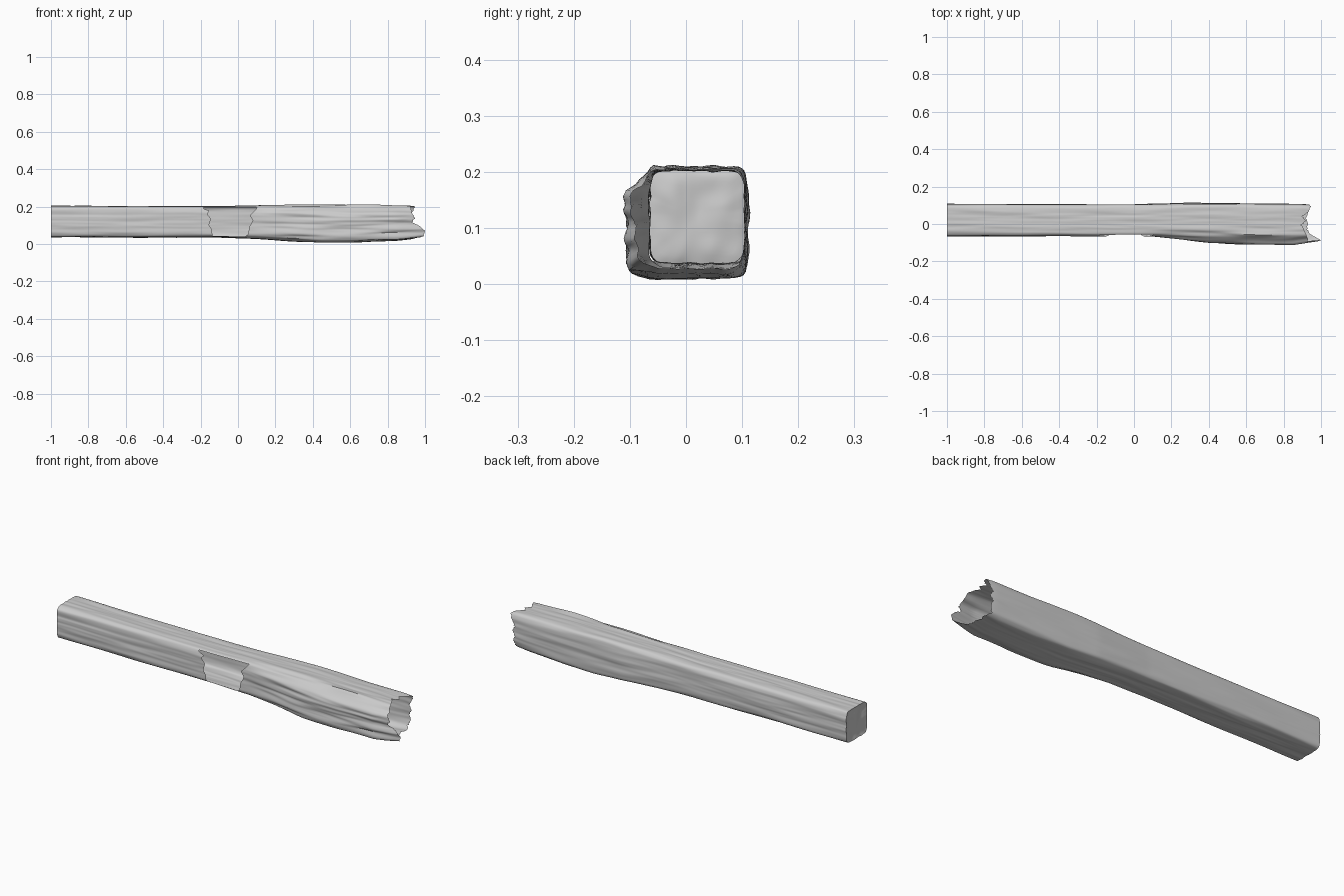
import bpy, bmesh, math
from mathutils import Vector, noise

if "Cube" in bpy.data.objects:
    bpy.data.objects.remove(bpy.data.objects["Cube"])

AROUND = 120
grey = bpy.data.materials.new("weathered_grey")
grey.use_nodes = True
grey.diffuse_color = (0.6, 0.6, 0.6, 1)
grey.node_tree.nodes["Principled BSDF"].inputs["Base Color"].default_value = (0.6, 0.6, 0.6, 1)


def lerp_table(table, x):
    for (a, va), (b, vb) in zip(table, table[1:]):
        if x <= b:
            return va + (vb - va) * max(0, (x - a) / (b - a))
    return table[-1][1]


def smooth(a, b, x):
    t = min(1, max(0, (x - a) / (b - a)))
    return t * t * (3 - 2 * t)


# Side profiles along the beam
BOTTOM = [(-1, .036), (-.1, .034), (.1, .028), (.3, .014), (.45, .007), (.65, .009), (.85, .018), (1, .034)]
TOP = [(-1, .205), (-.1, .203), (.2, .208), (.4, .212), (.9, .207), (1, .2)]
BACK = [(-1, .108), (0, .105), (.3, .113), (.9, .107), (1, .1)]
FRONT = [(-1, -.066), (.1, -.066), (.25, -.08), (.4, -.098), (.65, -.108), (.85, -.11), (1, -.088)]

# Broken edges: the far end by angle, the front opening by height
END = [.93, .915, .93, .945, .935, .9, .92, .895, .91, .925, .93, .945,
       .93, .975, 1.0, .99, .94, .925, .93, .92, .93, .915, .925, .915]
HOLE_LEFT = [(-1, -.135), (-.5, -.14), (-.2, -.155), (.2, -.145), (.5, -.165), (.7, -.15), (.85, -.185), (1, -.18)]
HOLE_RIGHT = [(-1, .03), (-.7, .055), (-.3, .06), (.1, .08), (.4, .062), (.65, .085), (1, .11)]


def outline(k):
    a = math.tau * k / AROUND
    c, s = math.cos(a), math.sin(a)
    r = (abs(c) ** 7 + abs(s) ** 7) ** (-1 / 7)
    return c * r, s * r


def end_x(k):
    f = 24 * k / AROUND
    i = int(f)
    base = END[i] + (END[(i + 1) % 24] - END[i]) * (f - i)
    return min(1, base + .008 * noise.noise(Vector((k * .9, 3, 1))))


def surface(x, k):
    """Point on the beam skin, with long wood grain and a swollen front."""
    cy, cz = outline(k)
    z0, z1 = lerp_table(BOTTOM, x), lerp_table(TOP, x)
    y0, y1 = lerp_table(FRONT, x), lerp_table(BACK, x)
    y0 = -.066 + (y0 + .066) * (1 - .85 * smooth(.5, 1, cz))
    y = (y0 + y1) / 2 + cy * (y1 - y0) / 2
    z = (z0 + z1) / 2 + cz * (z1 - z0) / 2
    strength = .0035 + .007 * smooth(-.5, -.95, cy) * smooth(.05, .35, x)
    grain = noise.noise(Vector((x * 3, cy * 3.2, cz * 3.2)))
    fine = noise.noise(Vector((x * 5 + 7, cy * 8, cz * 8)))
    push = strength * (grain + .35 * fine) - .001
    return Vector((x, y + push * cy, max(0, z + push * cz)))


def make_object(name, bm):
    mesh = bpy.data.meshes.new(name)
    bm.normal_update()
    bm.to_mesh(mesh)
    bm.free()
    mesh.materials.append(grey)
    obj = bpy.data.objects.new(name, mesh)
    bpy.context.collection.objects.link(obj)
    bpy.ops.object.select_all(action='DESELECT')
    obj.select_set(True)
    bpy.context.view_layer.objects.active = obj
    bpy.ops.object.shade_smooth_by_angle(angle=math.radians(45))
    return obj


def skin(bm, rings, skip=lambda i, k: False):
    for i in range(len(rings) - 1):
        for k in range(AROUND):
            n = (k + 1) % AROUND
            if not skip(i, k):
                bm.faces.new((rings[i][k], rings[i][n], rings[i + 1][n], rings[i + 1][k]))


# Hollow beam: rings follow the opening edges and the splintered end
SPANS = (36, 10, 42)
bm = bmesh.new()
rings = []
for span, count in enumerate(SPANS):
    for j in range(count + (span == 2)):
        ring = []
        for k in range(AROUND):
            cy, cz = outline(k)
            stops = (-1, lerp_table(HOLE_LEFT, cz), lerp_table(HOLE_RIGHT, cz), end_x(k))
            x = stops[span] + (stops[span + 1] - stops[span]) * j / count
            ring.append(bm.verts.new(surface(x, k)))
        rings.append(ring)


def in_opening(i, k):
    cy, cz = outline(k + .5)
    return SPANS[0] <= i < SPANS[0] + SPANS[1] and cy < -.9 and abs(cz) < .95


skin(bm, rings, in_opening)
make_object("hollow_beam", bm)

# Closed end with gentle lumps
bm = bmesh.new()
centre = Vector((-1, .021, .12))
rings = []
for j in range(13):
    scale = max(.02, j / 12)
    ring = []
    for k in range(AROUND):
        p = centre.lerp(surface(-1, k), scale)
        p.x += (.006 + .006 * noise.noise(p * 22)) * (1 - scale ** 6)
        ring.append(bm.verts.new(p))
    rings.append(ring)
skin(bm, rings)
bm.faces.new(rings[0])
bmesh.ops.reverse_faces(bm, faces=[f for f in bm.faces if f.calc_center_median() and f.normal.x > 0])
bm.normal_update()
for f in bm.faces:
    if f.normal.x > 0:
        f.normal_flip()
make_object("end_cap", bm)
